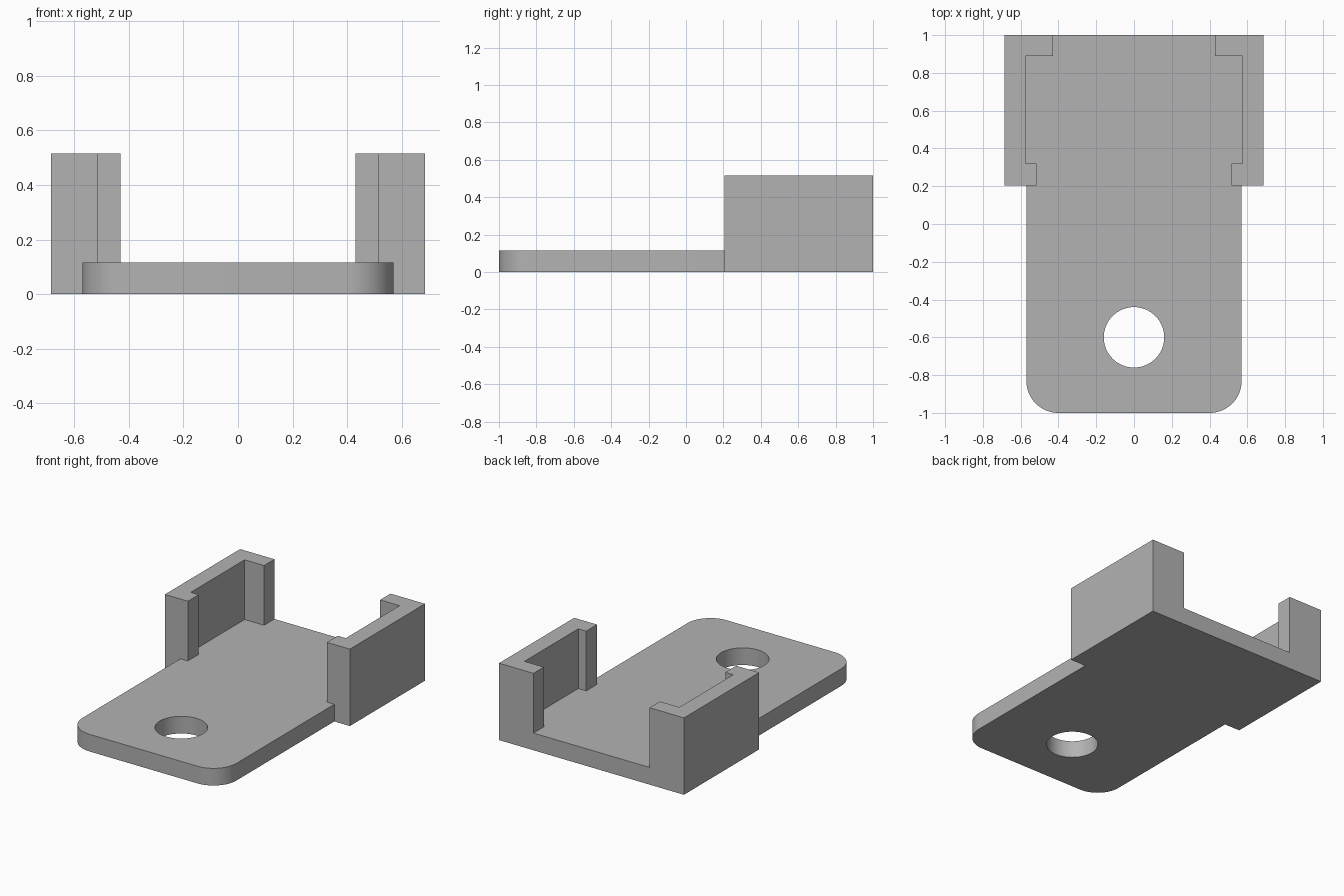
import bpy
import bmesh
import math

cube = bpy.data.objects.get("Cube")
if cube:
    bpy.data.objects.remove(cube, do_unlink=True)

BASE_H, WALL_H = 0.115, 0.515
PLATE_X, OUTER_X = 0.57, 0.685      # half widths
WALL_FRONT, BACK = 0.205, 1.0
CORNER_R, HOLE_R, HOLE_Y = 0.17, 0.16, -0.6

grey = bpy.data.materials.new("plain grey")
grey.use_nodes = True
COLOR = (0.45, 0.45, 0.45, 1)
grey.diffuse_color = COLOR
grey.node_tree.nodes["Principled BSDF"].inputs["Base Color"].default_value = COLOR


def prism(name, outline, z0, z1):
    """Extrude a flat outline from z0 up to z1."""
    bm = bmesh.new()
    face = bm.faces.new([bm.verts.new((x, y, z0)) for x, y in outline])
    ext = bmesh.ops.extrude_face_region(bm, geom=[face])
    top = [v for v in ext["geom"] if isinstance(v, bmesh.types.BMVert)]
    bmesh.ops.translate(bm, verts=top, vec=(0, 0, z1 - z0))
    bmesh.ops.recalc_face_normals(bm, faces=bm.faces)
    mesh = bpy.data.meshes.new(name)
    bm.to_mesh(mesh)
    bm.free()
    mesh.materials.append(grey)
    obj = bpy.data.objects.new(name, mesh)
    bpy.context.collection.objects.link(obj)
    return obj


def arc(cx, cy, r, start, end, steps):
    angles = [math.radians(start + (end - start) * i / steps) for i in range(steps + 1)]
    return [(cx + r * math.cos(a), cy + r * math.sin(a)) for a in angles]


# Base plate: rounded tongue widening under the walls
right_half = arc(PLATE_X - CORNER_R, -1 + CORNER_R, CORNER_R, -90, 0, 16)
right_half += [(PLATE_X, WALL_FRONT), (OUTER_X, WALL_FRONT), (OUTER_X, BACK)]
base = prism("base_plate", right_half + [(-x, y) for x, y in reversed(right_half)], 0, BASE_H)

# Round hole through the tongue
cutter = prism("hole_cutter", arc(0, HOLE_Y, HOLE_R, 0, 360, 64)[:-1], -0.1, BASE_H + 0.1)
cutter.hide_render = True
cut = base.modifiers.new("hole", "BOOLEAN")
cut.operation = "DIFFERENCE"
cut.solver = "EXACT"
cut.object = cutter
bpy.ops.object.select_all(action="DESELECT")
bpy.context.view_layer.objects.active = base
base.select_set(True)
bpy.ops.object.modifier_apply(modifier=cut.name)
bpy.data.objects.remove(cutter, do_unlink=True)
bpy.ops.object.shade_smooth_by_angle(angle=math.radians(30))

# Side walls with a short front lip and a longer back lip
wall = [(OUTER_X, WALL_FRONT), (OUTER_X, BACK), (0.43, BACK), (0.43, 0.89),
        (PLATE_X + 0.004, 0.89), (PLATE_X + 0.004, 0.32), (0.515, 0.32), (0.515, WALL_FRONT)]
for name, side in (("left_wall", 1), ("right_wall", -1)):
    prism(name, [(side * x, y) for x, y in wall], BASE_H, WALL_H)
